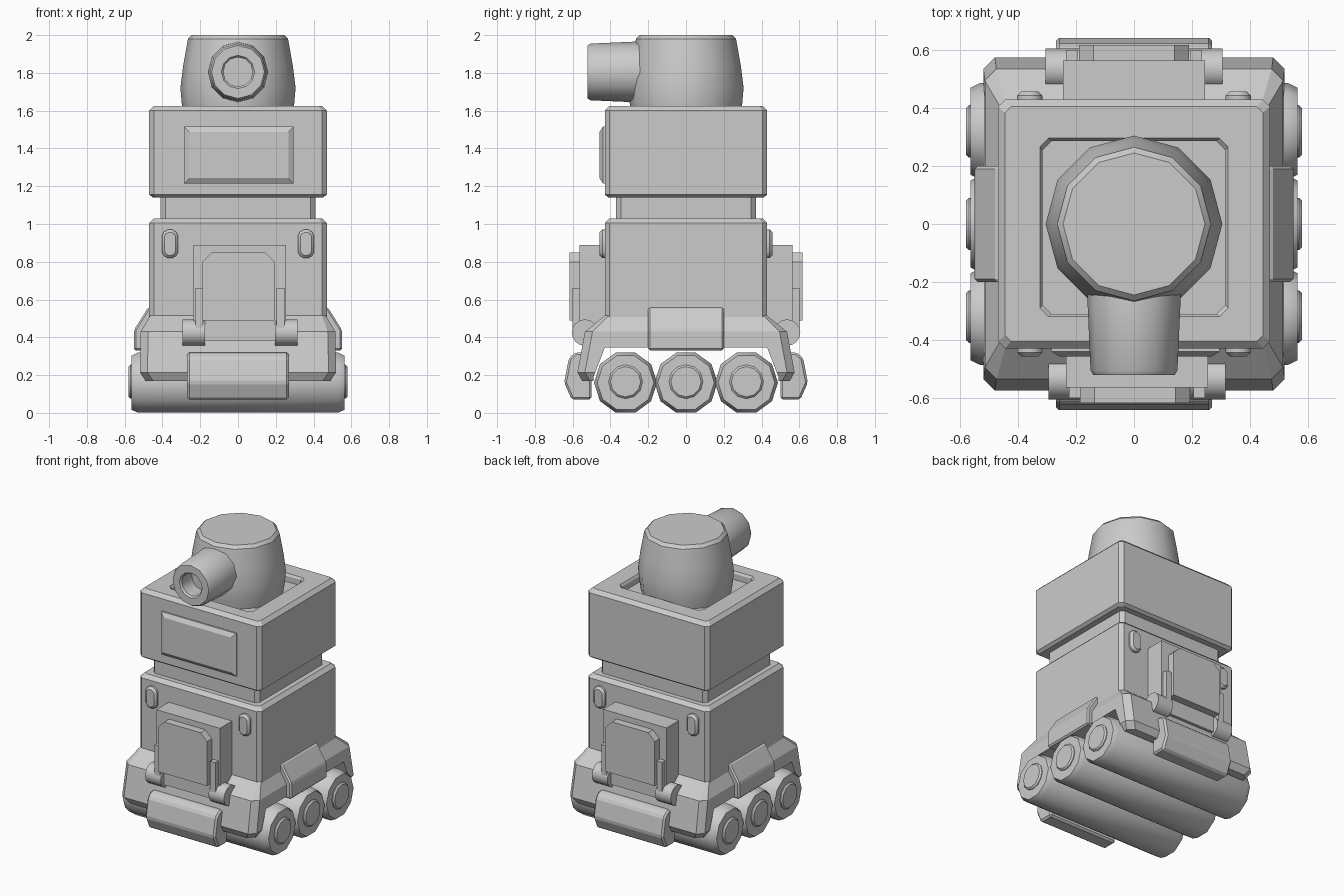
import bpy, bmesh, math
from mathutils import Matrix, Vector

if "Cube" in bpy.data.objects:
    bpy.data.objects.remove(bpy.data.objects["Cube"])

grey = bpy.data.materials.new("light_grey")
grey.diffuse_color = (0.6, 0.6, 0.6, 1)
grey.use_nodes = True
grey.node_tree.nodes["Principled BSDF"].inputs["Base Color"].default_value = grey.diffuse_color


def finish(name, bm, bevel=0.0, smooth=0):
    """Turn a bmesh into a named object with optional chamfer and smoothing."""
    bmesh.ops.recalc_face_normals(bm, faces=bm.faces)
    if bevel:
        bmesh.ops.bevel(bm, geom=bm.edges[:], offset=bevel, segments=1,
                        profile=0.5, affect='EDGES', clamp_overlap=True)
    me = bpy.data.meshes.new(name)
    bm.to_mesh(me)
    bm.free()
    me.materials.append(grey)
    ob = bpy.data.objects.new(name, me)
    bpy.context.collection.objects.link(ob)
    if smooth:
        bpy.ops.object.select_all(action='DESELECT')
        ob.select_set(True)
        bpy.context.view_layer.objects.active = ob
        bpy.ops.object.shade_smooth_by_angle(angle=math.radians(smooth))
    return ob


def loft(name, rings, bevel=0.0, smooth=0, loop=False):
    """Skin a list of equal-length point rings; cap both ends."""
    bm = bmesh.new()
    vs = [[bm.verts.new(p) for p in r] for r in rings]
    n = len(vs[0])
    for a, b in zip(vs, vs[1:]):
        for i in range(n):
            j = (i + 1) % n
            bm.faces.new((a[i], a[j], b[j], b[i]))
    bm.faces.new(vs[0][::-1])
    bm.faces.new(vs[-1])
    return finish(name, bm, bevel, smooth)


def box(name, x, y, z, bevel=0.0):
    return loft(name, [[(x[0], y[0], h), (x[1], y[0], h), (x[1], y[1], h), (x[0], y[1], h)]
                       for h in z], bevel)


def octa(hx, hy, z, c, cy=0.0):
    """Rectangle ring with cut corners."""
    q = [(hx, hy - c), (hx - c, hy), (c - hx, hy), (-hx, hy - c),
         (-hx, c - hy), (c - hx, -hy), (hx - c, -hy), (hx, c - hy)]
    return [(x, y + cy, z) for x, y in q]


def turned(name, profile, n, axis, center, smooth=0, phase=0.0):
    """Rings of (radius, position) along axis x, y or z."""
    def pt(r, h, a):
        u, v = r * math.cos(a), r * math.sin(a)
        p = {'x': (h, u, v), 'y': (u, h, v), 'z': (u, v, h)}[axis]
        return Vector(p) + Vector(center)
    rings = [[pt(r, h, phase + 2 * math.pi * i / n) for i in range(n)] for r, h in profile]
    return loft(name, rings, 0, smooth)


def cut(ob, cutter):
    m = ob.modifiers.new("cut", 'BOOLEAN')
    m.object = cutter
    m.solver = 'EXACT'
    cutter.hide_render = True
    cutter.hide_viewport = True


def spin(ob):
    """Half turn about z, for parts on the back."""
    ob.data.transform(Matrix.Rotation(math.pi, 4, 'Z'))


# lower body, neck and upper body
loft("lower_body", [octa(.47, .43, .36, .025), octa(.47, .43, 1.005, .025),
                    octa(.445, .405, 1.03, .02)])
loft("neck", [octa(.41, .37, 1.0, .025), octa(.41, .37, 1.17, .025)])
upper = loft("upper_body", [octa(.45, .41, 1.14, .02), octa(.47, .43, 1.155, .025),
                            octa(.47, .43, 1.60, .025), octa(.445, .405, 1.625, .02)])

# recess around the turret
cut(upper, loft("recess_cutter", [octa(.315, .298, 1.57, .03, -.012),
                                  octa(.315, .298, 1.61, .03, -.012),
                                  octa(.335, .318, 1.64, .03, -.012)]))

# front screen
loft("screen", [[(x * w + .005, y, 1.365 + s * h) for x, s in ((-1, -1), (1, -1), (1, 1), (-1, 1))]
                for w, h, y in ((.29, .15, -.42), (.29, .15, -.44), (.262, .122, -.458))])

# turret and hollow barrel
turned("turret", [(.285, 1.56), (.297, 1.63), (.305, 1.72), (.29, 1.84), (.265, 1.98), (.245, 2.0)],
       12, 'z', (0, 0, 0), 31)
turned("barrel", [(.16, -.15), (.16, -.28), (.15, -.505), (.14, -.522), (.088, -.522),
                  (.078, -.51), (.078, -.40)], 12, 'y', (0, 0, 1.805), 31)

# skirt with an open arch over the rollers
skirt = loft("skirt", [octa(.49, .55, .17, .04), octa(.52, .575, .215, .04),
                       octa(.515, .535, .43, .04), octa(.465, .43, .515, .02)])
arch = [(-.49, .1), (-.49, .19), (-.43, .345), (.43, .345), (.49, .19), (.49, .1)]
cut(skirt, loft("arch_cutter", [[(x, y, z) for y, z in arch] for x in (-.8, .8)]))

# side fenders
for s in (-1, 1):
    prof = [(.40, .33), (.55, .33), (.55, .44), (.475, .56), (.40, .56)]
    loft("side_fender", [[(s * x, y, z) for x, z in prof] for y in (-.2, .2)], .01)

# three long rollers with hubs
for y in (-.32, 0, .32):
    turned("roller", [(.15, -.565), (.167, -.53), (.167, .53), (.15, .565)],
           10, 'x', (0, y, .16), 37)
    turned("roller_hub", [(.08, -.58), (.09, -.57), (.09, .57), (.08, .58)],
           12, 'x', (0, y, .165), 31)

# parts repeated on the front and back
for back in (False, True):
    o = 0 if back else .01
    parts = []
    # bumper
    prof = [(-.50, .07), (-.605, .07), (-.645, .16), (-.62, .29), (-.585, .32), (-.50, .32)]
    parts.append(loft("bumper", [[(x, y, z) for y, z in prof] for x in (-.27, .27)], .012))
    # hatch frame and raised panel with cut top corners
    parts.append(box("hatch_frame", (o - .245, o + .245), (-.565, -.40), (.38, .89)))
    panel = [(-.19, .49), (.19, .49), (.19, .80), (.14, .85), (-.14, .85), (-.19, .80)]
    parts.append(loft("hatch_panel", [[(x + o * .3, y, z) for x, z in panel]
                                      for y in (-.5, -.618)]))
    for s in (-1, 1):
        # hinge drums and posts
        parts.append(turned("hinge", [(.07, -.06), (.07, .06)], 16, 'x',
                            (o + s * .245, -.535, .425), 31))
        xp = sorted((o + s * .195, o + s * .235))
        parts.append(box("hinge_post", xp, (-.60, -.5), (.42, .66)))
        # pill-shaped lamps
        rings = []
        for r, y in ((.045, -.42), (.045, -.443), (.03, -.458)):
            rings.append([(s * .36 + r * math.cos(a), y, .895 + r * math.sin(a)
                           + (.032 if math.sin(a) > 0 else -.032))
                          for a in [math.pi * (2 * i + 1) / 12 for i in range(12)]])
        parts.append(loft("lamp", rings, 0, 40))
    if back:
        for p in parts:
            spin(p)
